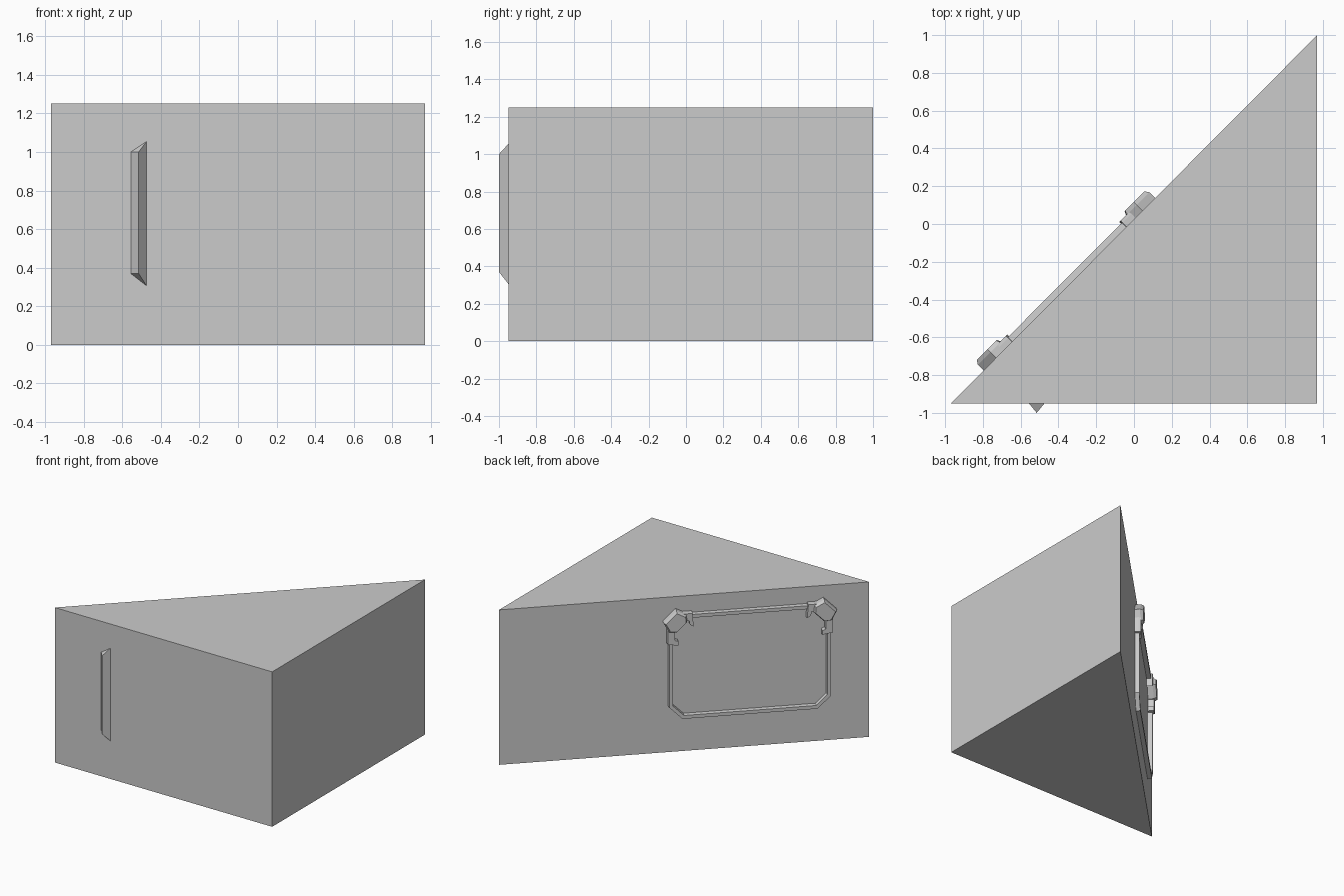
import bpy, bmesh
from mathutils import Vector

if "Cube" in bpy.data.objects:
    bpy.data.objects.remove(bpy.data.objects["Cube"])

H = 1.25
A, B, C = Vector((-0.97, -0.95, 0)), Vector((0.97, -0.95, 0)), Vector((0.97, 1.0, 0))
U = (C - A).normalized()             # along the slanted wall
N = Vector((-U.y, U.x, 0))           # out of the slanted wall
S0, S1, Z0, Z1 = 0.286, 1.494, 0.27, 1.115   # frame extents on that wall


def wall(s, z, d):
    return A + U * s + N * d + Vector((0, 0, z))


def make(name, verts, faces):
    mesh = bpy.data.meshes.new(name)
    bm = bmesh.new()
    vs = [bm.verts.new(v) for v in verts]
    for f in faces:
        bm.faces.new([vs[i] for i in f])
    bmesh.ops.recalc_face_normals(bm, faces=bm.faces)
    bm.to_mesh(mesh)
    bm.free()
    ob = bpy.data.objects.new(name, mesh)
    bpy.context.collection.objects.link(ob)
    return ob


def loft(name, rings, closed=False):
    """Join equal rings of points; cap the ends or close into a loop."""
    n, m = len(rings[0]), len(rings)
    faces = [(r * n + i, r * n + (i + 1) % n,
              (r + 1) % m * n + (i + 1) % n, (r + 1) % m * n + i)
             for r in range(m if closed else m - 1) for i in range(n)]
    if not closed:
        faces += [tuple(range(n)), tuple(range((m - 1) * n, m * n))]
    return make(name, [p for r in rings for p in r], faces)


# triangular body
loft("wedge_body", [[p + Vector((0, 0, z)) for p in (A, B, C)] for z in (0, H)])

# ridged strip on the front wall
loft("front_strip", [[(-0.56, -0.945, zl), (-0.515, -1.0, zl), (-0.47, -0.945, zr)]
                     for zl, zr in ((0.37, 0.30), (1.0, 1.06))])


# panel frame with cut corners
def octagon(inset, d):
    a, b, c, e = S0 + inset, S1 - inset, Z0 + inset, Z1 - inset
    k = 0.1 - inset * 0.586
    pts = [(a + k, c), (b - k, c), (b, c + k), (b, e - k),
           (b - k, e), (a + k, e), (a, e - k), (a, c + k)]
    return [wall(s, z, d) for s, z in pts]


loft("panel_frame", [octagon(0, -0.01), octagon(0.004, 0.033),
                     octagon(0.031, 0.033), octagon(0.035, -0.01)], closed=True)


# corner clasps: points run inward along the wall and down from the frame corner
def plate(name, pts, height, side, taper):
    ca = sum(p[0] for p in pts) / len(pts)
    cb = sum(p[1] for p in pts) / len(pts)

    def ring(k, d):
        out = []
        for a, b in pts:
            a, b = ca + (a - ca) * k, cb + (b - cb) * k
            out.append(wall(S0 + a if side < 0 else S1 - a, Z1 - b, d))
        return out
    loft(name, [ring(1, -0.01), ring(1, height * 0.65), ring(taper, height)])


GUSSET = [(-0.04, 0.055), (0.055, -0.04), (0.13, 0.0), (0.135, 0.055),
          (0.055, 0.135), (0.0, 0.13)]
TOP_ARM = [(0.06, -0.012), (0.175, -0.012), (0.185, 0.1), (0.155, 0.08),
           (0.15, 0.048), (0.06, 0.048)]
SIDE_ARM = [(-0.012, 0.06), (-0.012, 0.23), (0.07, 0.245), (0.07, 0.21),
            (0.045, 0.2), (0.045, 0.06)]

for side, label in ((-1, "left"), (1, "right")):
    plate(label + "_clasp_gusset", GUSSET, 0.065, side, 0.85)
    plate(label + "_clasp_top_arm", TOP_ARM, 0.045, side, 0.96)
    plate(label + "_clasp_side_arm", SIDE_ARM, 0.045, side, 0.96)
